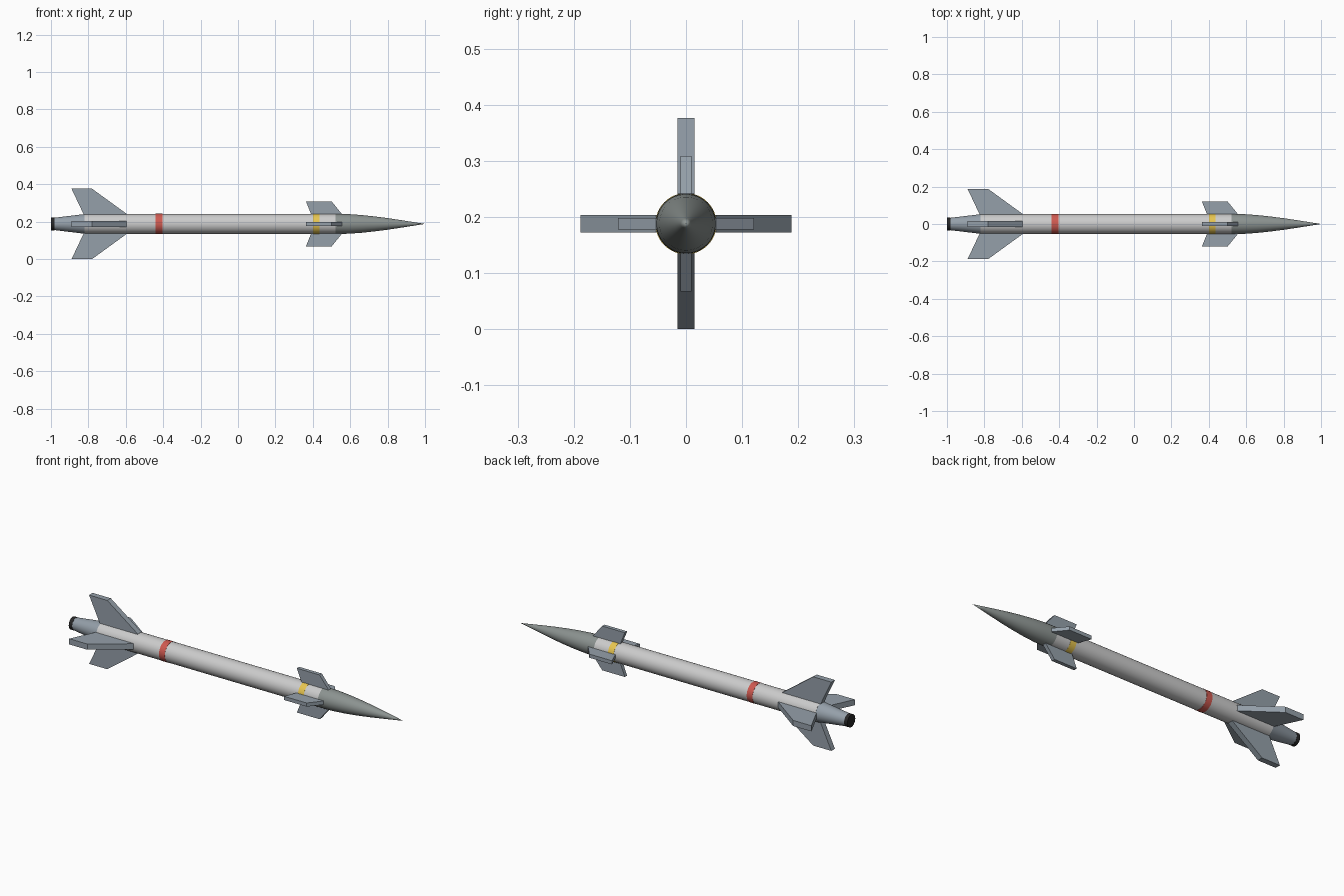
import bpy, bmesh, math
from mathutils import Matrix

if "Cube" in bpy.data.objects:
    bpy.data.objects.remove(bpy.data.objects["Cube"])

AXIS_Z = 0.188
SEG = 48


def material(name, rgb):
    m = bpy.data.materials.new(name)
    m.diffuse_color = (*rgb, 1)
    m.use_nodes = True
    m.node_tree.nodes["Principled BSDF"].inputs["Base Color"].default_value = m.diffuse_color
    return m


WHITE = material("white_paint", (0.74, 0.76, 0.74))
NOSE = material("nose_grey", (0.26, 0.29, 0.28))
STEEL = material("steel_grey", (0.30, 0.35, 0.40))
RED = material("red_paint", (0.62, 0.10, 0.08))
YELLOW = material("yellow_paint", (0.80, 0.56, 0.08))
BLACK = material("black", (0.02, 0.02, 0.02))


def finish(bm, name, mat, smooth):
    bmesh.ops.recalc_face_normals(bm, faces=bm.faces)
    me = bpy.data.meshes.new(name)
    bm.to_mesh(me)
    bm.free()
    ob = bpy.data.objects.new(name, me)
    bpy.context.collection.objects.link(ob)
    ob.location.z = AXIS_Z
    me.materials.append(mat)
    if smooth:
        bpy.ops.object.select_all(action='DESELECT')
        ob.select_set(True)
        bpy.context.view_layer.objects.active = ob
        bpy.ops.object.shade_smooth_by_angle(angle=math.radians(30))
    return ob


def lathe(name, profile, mat):
    """Revolve (x, radius) points around the x axis; radius 0 closes an end."""
    bm = bmesh.new()
    verts = [bm.verts.new((x, 0, r)) for x, r in profile]
    edges = [bm.edges.new(p) for p in zip(verts, verts[1:])]
    bmesh.ops.spin(bm, geom=verts + edges, cent=(0, 0, 0), axis=(1, 0, 0),
                   angle=math.tau, steps=SEG, use_merge=True)
    bmesh.ops.remove_doubles(bm, verts=bm.verts, dist=1e-5)
    return finish(bm, name, mat, True)


def fins(name, outline, thickness, mat):
    """Four flat plates around the body from one (x, radius) outline."""
    for i in range(4):
        bm = bmesh.new()
        face = bm.faces.new([bm.verts.new((x, -thickness / 2, r)) for x, r in outline])
        ext = bmesh.ops.extrude_face_region(bm, geom=[face])["geom"]
        bmesh.ops.translate(bm, vec=(0, thickness, 0),
                            verts=[g for g in ext if isinstance(g, bmesh.types.BMVert)])
        bmesh.ops.rotate(bm, verts=bm.verts, matrix=Matrix.Rotation(i * math.pi / 2, 3, 'X'))
        finish(bm, f"{name}_{i + 1}", mat, False)


# Main tube
lathe("body_tube", [(-0.82, 0), (-0.82, 0.0535), (0.52, 0.0535), (0.52, 0)], WHITE)

# Pointed nose
lathe("nose_cone", [(0.52, 0), (0.52, 0.0535), (0.59, 0.0525), (0.66, 0.0475), (0.73, 0.040),
                    (0.80, 0.031), (0.87, 0.0205), (0.94, 0.0095), (1.0, 0)], NOSE)

# Tapered tail and exhaust
lathe("tail_cone", [(-0.82, 0), (-0.82, 0.0525), (-0.99, 0.032), (-0.99, 0)], STEEL)
lathe("exhaust_nozzle", [(-0.98, 0), (-0.98, 0.034), (-1.0, 0.034), (-1.0, 0)], BLACK)

# Painted bands
for band, x0, x1, mat in (("red_band", -0.44, -0.405, RED), ("yellow_band", 0.40, 0.435, YELLOW)):
    lathe(band, [(x0, 0.052), (x0, 0.0545), (x1, 0.0545), (x1, 0.052)], mat)

# Rear and forward fins
fins("tail_fin", [(-0.82, 0.04), (-0.89, 0.188), (-0.78, 0.188), (-0.595, 0.0535), (-0.595, 0.04)], 0.031, STEEL)
fins("front_fin", [(0.39, 0.04), (0.39, 0.0535), (0.363, 0.121), (0.50, 0.121), (0.555, 0.0535), (0.555, 0.04)], 0.02, STEEL)
